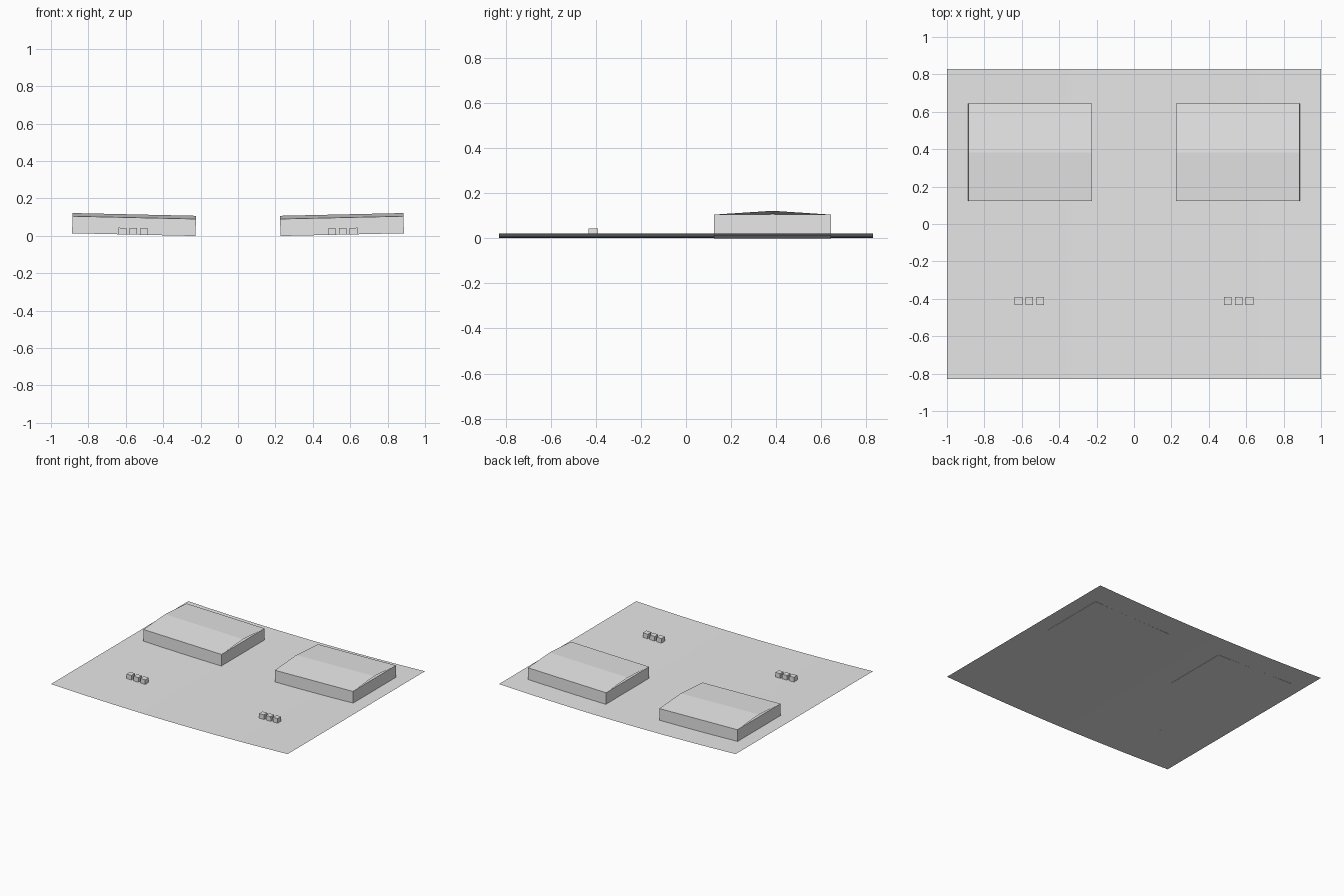
import bpy, bmesh, math
from mathutils import Matrix, Vector

if "Cube" in bpy.data.objects:
    bpy.data.objects.remove(bpy.data.objects["Cube"], do_unlink=True)

grey = bpy.data.materials.new("light_grey")
grey.use_nodes = True
colour = (0.8, 0.8, 0.8, 1)
grey.diffuse_color = colour
grey.node_tree.nodes["Principled BSDF"].inputs["Base Color"].default_value = colour

RISE = 0.02          # height of the ground at its side edges
HALF_DEPTH = 0.828


def ground_height(x):
    return RISE * x * x


def on_ground(x, y):
    """Frame standing on the curved ground, tilted to its slope."""
    tilt = -math.atan(2 * RISE * x)
    return Matrix.Translation((x, y, ground_height(x))) @ Matrix.Rotation(tilt, 4, 'Y')


def add_object(name, bm, matrix=Matrix()):
    mesh = bpy.data.meshes.new(name)
    bm.to_mesh(mesh)
    bm.free()
    mesh.materials.append(grey)
    obj = bpy.data.objects.new(name, mesh)
    obj.matrix_world = matrix
    bpy.context.collection.objects.link(obj)
    return obj


def add_box(name, size, matrix):
    bm = bmesh.new()
    bmesh.ops.create_cube(bm, size=1)
    bmesh.ops.scale(bm, vec=size, verts=bm.verts)
    bmesh.ops.translate(bm, vec=(0, 0, size[2] / 2), verts=bm.verts)
    return add_object(name, bm, matrix)


def add_sheet(name, profile, sweep, matrix=Matrix()):
    """Open profile swept along a vector into a single-sided sheet."""
    bm = bmesh.new()
    step = Vector(sweep)
    rows = [(bm.verts.new(Vector(p) - step / 2), bm.verts.new(Vector(p) + step / 2))
            for p in profile]
    for a, b in zip(rows, rows[1:]):
        face = bm.faces.new((a[0], b[0], b[1], a[1]))
        face.normal_update()
        if face.normal.z < 0:
            face.normal_flip()
    return add_object(name, bm, matrix)


# Ground sheet, dished gently across its width
curve = [(i / 16, 0, ground_height(i / 16)) for i in range(-16, 17)]
ground = add_sheet("ground", curve, (0, 2 * HALF_DEPTH, 0))
for poly in ground.data.polygons:
    poly.use_smooth = True

# Two halls with shallow roofs, and a row of crates in front of each
LENGTH, DEPTH, WALL, RIDGE = 0.66, 0.52, 0.091, 0.017
for side, sign in (("left", 1), ("right", -1)):
    frame = on_ground(sign * 0.557, 0.383)
    add_box(side + "_hall_walls", (LENGTH, DEPTH, WALL), frame)
    roof = [(0, -DEPTH / 2, WALL), (0, 0, WALL + RIDGE), (0, DEPTH / 2, WALL)]
    add_sheet(side + "_hall_roof", roof, (LENGTH, 0, 0), frame)
    for i in range(3):
        x = sign * (0.502 + i * 0.058)
        add_box(f"{side}_crate_{i + 1}", (0.041, 0.042, 0.035), on_ground(x, -0.412))
